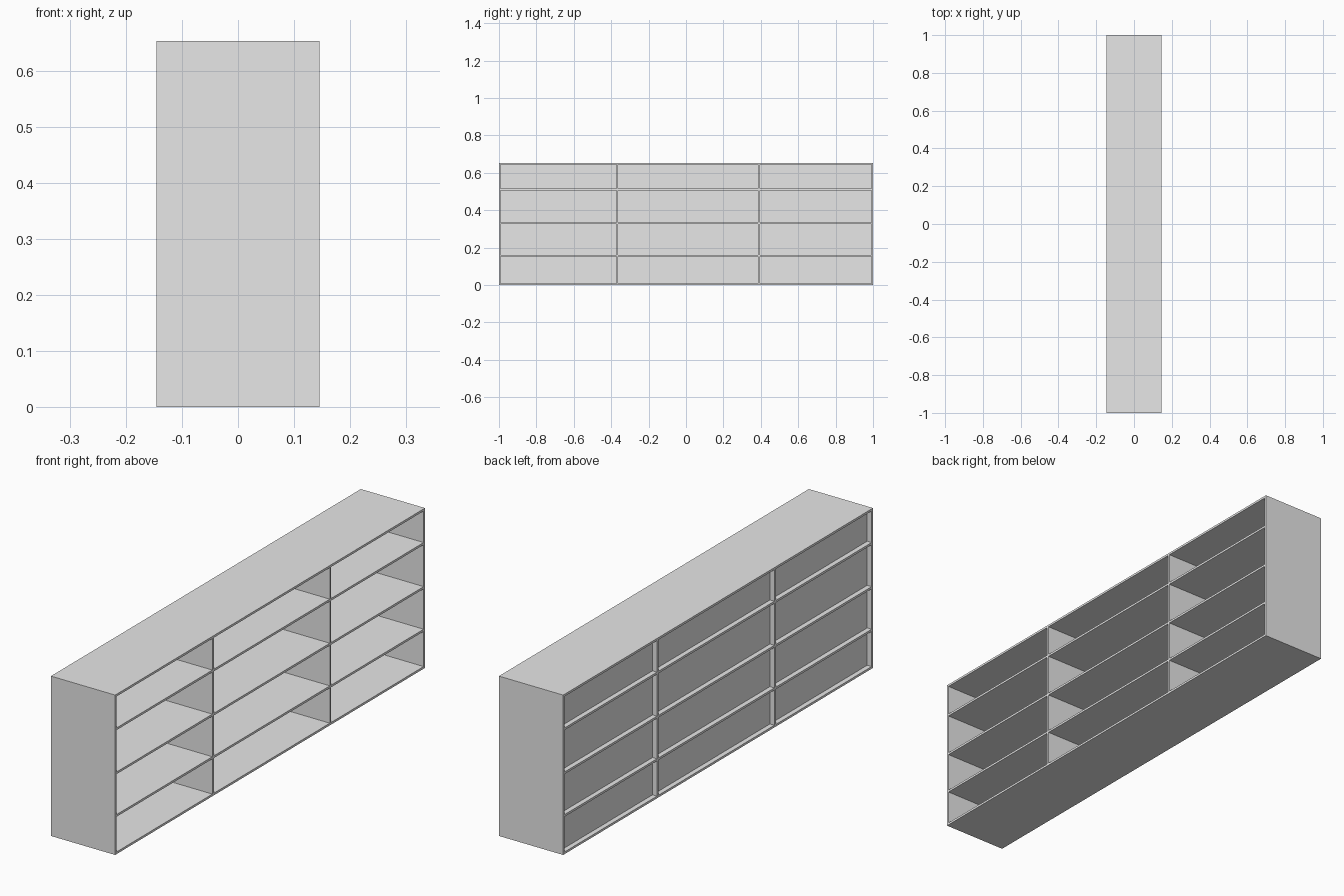
import bpy
import bmesh
from mathutils import Matrix, Vector

cube = bpy.data.objects.get("Cube")
if cube:
    bpy.data.objects.remove(cube, do_unlink=True)

# Single plain grey finish
grey = bpy.data.materials.new("plain_grey")
grey.use_nodes = True
colour = (0.8, 0.8, 0.8, 1.0)
grey.diffuse_color = colour
grey.node_tree.nodes["Principled BSDF"].inputs["Base Color"].default_value = colour


def board(name, low, high):
    """Flat rectangular board spanning two opposite corners."""
    low, high = Vector(low), Vector(high)
    bm = bmesh.new()
    bmesh.ops.create_cube(bm, size=1, matrix=Matrix.Translation((low + high) / 2)
                          @ Matrix.Diagonal((*(high - low), 1)))
    mesh = bpy.data.meshes.new(name)
    bm.to_mesh(mesh)
    bm.free()
    mesh.materials.append(grey)
    obj = bpy.data.objects.new(name, mesh)
    bpy.context.collection.objects.link(obj)
    return obj


DEPTH, LENGTH, HEIGHT = 0.145, 1.0, 0.653   # half depth, half length, full height
T = 0.009                                   # board thickness
RECESS = 0.02                               # back panel inset
INNER = LENGTH - T

# Outer case
board("bottom_board", (-DEPTH, -INNER, 0), (DEPTH, INNER, T))
board("top_board", (-DEPTH, -INNER, HEIGHT - T), (DEPTH, INNER, HEIGHT))
board("front_end_board", (-DEPTH, -LENGTH, 0), (DEPTH, -INNER, HEIGHT))
board("back_end_board", (-DEPTH, INNER, 0), (DEPTH, LENGTH, HEIGHT))

# Upright dividers
dividers = (-0.368, 0.39)
for i, y in enumerate(dividers, 1):
    board(f"divider_{i}", (-DEPTH, y - T / 2, T), (DEPTH, y + T / 2, HEIGHT - T))

# Shelves and recessed back panel in each bay
edges = [-INNER] + [v for y in dividers for v in (y - T / 2, y + T / 2)] + [INNER]
for bay, (y0, y1) in enumerate(zip(edges[::2], edges[1::2]), 1):
    for row, z in enumerate((0.157, 0.331, 0.511), 1):
        board(f"shelf_{bay}_{row}", (-DEPTH, y0, z - T / 2), (DEPTH, y1, z + T / 2))
    board(f"back_panel_{bay}", (-DEPTH + RECESS, y0, T),
          (-DEPTH + RECESS + T, y1, HEIGHT - T))
